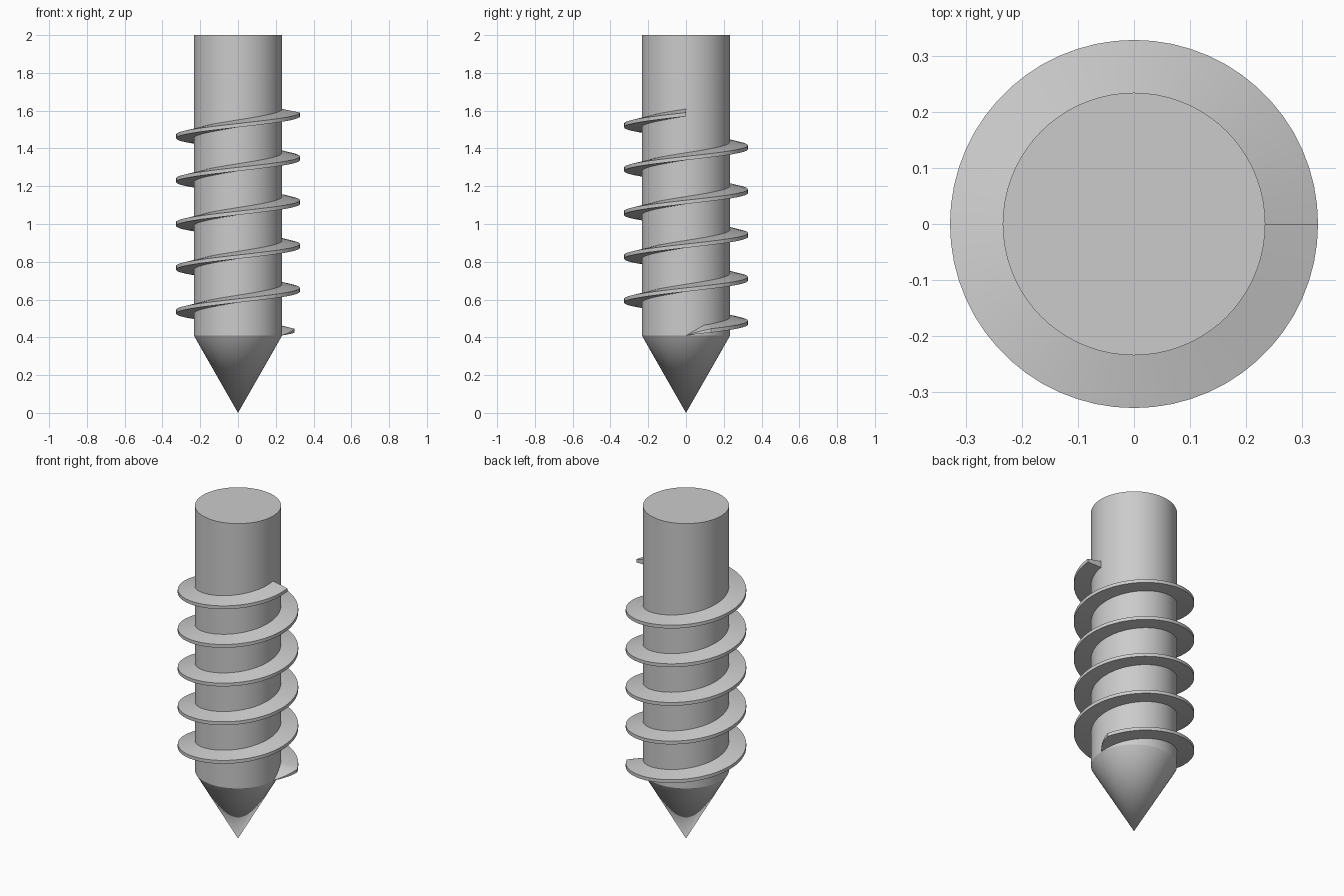
import bpy
import bmesh
import math

cube = bpy.data.objects.get("Cube")
if cube:
    bpy.data.objects.remove(cube, do_unlink=True)

SHAFT_R, THREAD_R = 0.234, 0.328
SHOULDER_Z, TOP_Z = 0.41, 2.0
PITCH, TURNS, STEPS = 0.232, 5, 60
LEAD_IN = math.radians(24)

steel = bpy.data.materials.new("grey steel")
steel.use_nodes = True
steel.diffuse_color = (0.6, 0.6, 0.6, 1)
steel.node_tree.nodes["Principled BSDF"].inputs["Base Color"].default_value = (0.6, 0.6, 0.6, 1)


def finish(bm, name):
    """Turn a bmesh into a smooth shaded object with crisp edges."""
    bmesh.ops.recalc_face_normals(bm, faces=bm.faces)
    mesh = bpy.data.meshes.new(name)
    bm.to_mesh(mesh)
    bm.free()
    mesh.materials.append(steel)
    obj = bpy.data.objects.new(name, mesh)
    bpy.context.collection.objects.link(obj)
    bpy.ops.object.select_all(action="DESELECT")
    obj.select_set(True)
    bpy.context.view_layer.objects.active = obj
    bpy.ops.object.shade_smooth_by_angle(angle=math.radians(20))
    return obj


# Shaft and pointed tip: one turned profile
bm = bmesh.new()
profile = [(0, 0), (SHAFT_R, SHOULDER_Z), (SHAFT_R, TOP_Z), (0, TOP_Z)]
points = [bm.verts.new((r, 0, z)) for r, z in profile]
edges = [bm.edges.new(pair) for pair in zip(points, points[1:])]
bmesh.ops.spin(bm, geom=points + edges, cent=(0, 0, 0), axis=(0, 0, 1),
               angle=math.tau, steps=72, use_merge=True)
bmesh.ops.remove_doubles(bm, verts=bm.verts, dist=0.0001)
finish(bm, "pointed_shaft")

# Helical thread: flat underside, sloping top, thin rim, quick lead-in at the bottom
bm = bmesh.new()
root_r = SHAFT_R - 0.004
section = [(0, 0), (1, 0), (1, 0.02), (0, 0.04)]
rings = []
for i in range(TURNS * STEPS + 1):
    a = math.tau * i / STEPS
    grow = min(1, 0.02 + a / LEAD_IN)
    base = SHOULDER_Z + PITCH * a / math.tau
    ring = []
    for out, height in section:
        r = root_r + out * grow * (THREAD_R - root_r)
        ring.append(bm.verts.new((r * math.cos(a), r * math.sin(a), base + height * grow)))
    rings.append(ring)
for low, high in zip(rings, rings[1:]):
    for k in range(len(section)):
        n = (k + 1) % len(section)
        bm.faces.new((low[k], low[n], high[n], high[k]))
bm.faces.new(rings[0])
bm.faces.new(rings[-1])
finish(bm, "helical_thread")
